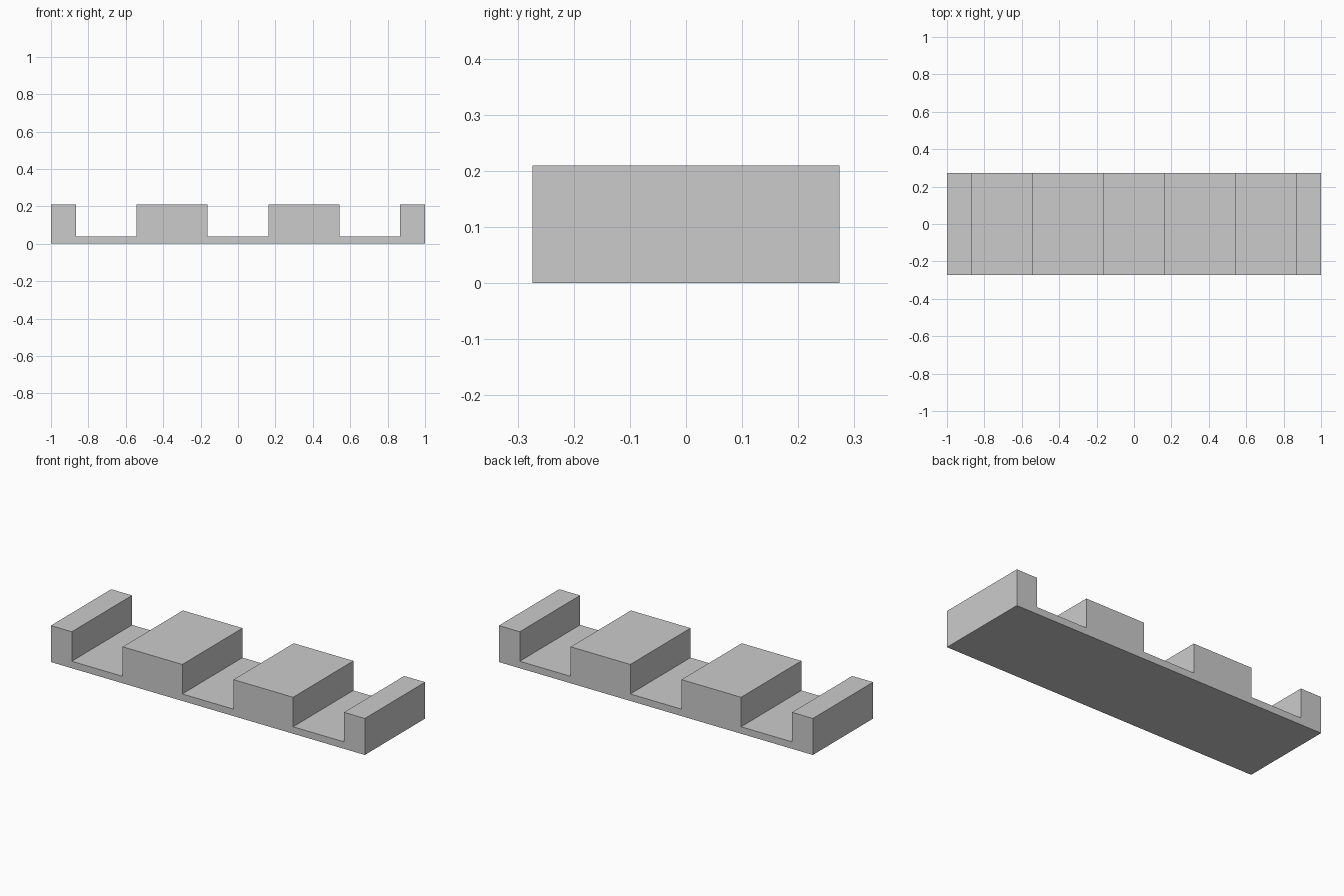
import bpy
import bmesh

cube = bpy.data.objects.get("Cube")
if cube:
    bpy.data.objects.remove(cube, do_unlink=True)

HALF_DEPTH = 0.274
TOP = 0.21
FLOOR = 0.04

# Plain grey material
grey = bpy.data.materials.new("light_grey")
grey.use_nodes = True
color = (0.6, 0.6, 0.6, 1)
grey.diffuse_color = color
grey.node_tree.nodes["Principled BSDF"].inputs["Base Color"].default_value = color

# Notched profile: half is listed from the centre outwards, then mirrored
half = [(0.163, FLOOR), (0.163, TOP), (0.543, TOP), (0.543, FLOOR),
        (0.867, FLOOR), (0.867, TOP), (1, TOP), (1, 0)]
profile = half + [(-x, z) for x, z in reversed(half)]

# Extrude the profile from front to back
bm = bmesh.new()
front = bm.faces.new([bm.verts.new((x, -HALF_DEPTH, z)) for x, z in profile])
extruded = bmesh.ops.extrude_face_region(bm, geom=[front], use_keep_orig=True)
back_verts = [v for v in extruded["geom"] if isinstance(v, bmesh.types.BMVert)]
bmesh.ops.translate(bm, verts=back_verts, vec=(0, 2 * HALF_DEPTH, 0))
bmesh.ops.recalc_face_normals(bm, faces=bm.faces)

mesh = bpy.data.meshes.new("notched_block")
bm.to_mesh(mesh)
bm.free()
mesh.materials.append(grey)
block = bpy.data.objects.new("notched_block", mesh)
bpy.context.collection.objects.link(block)
